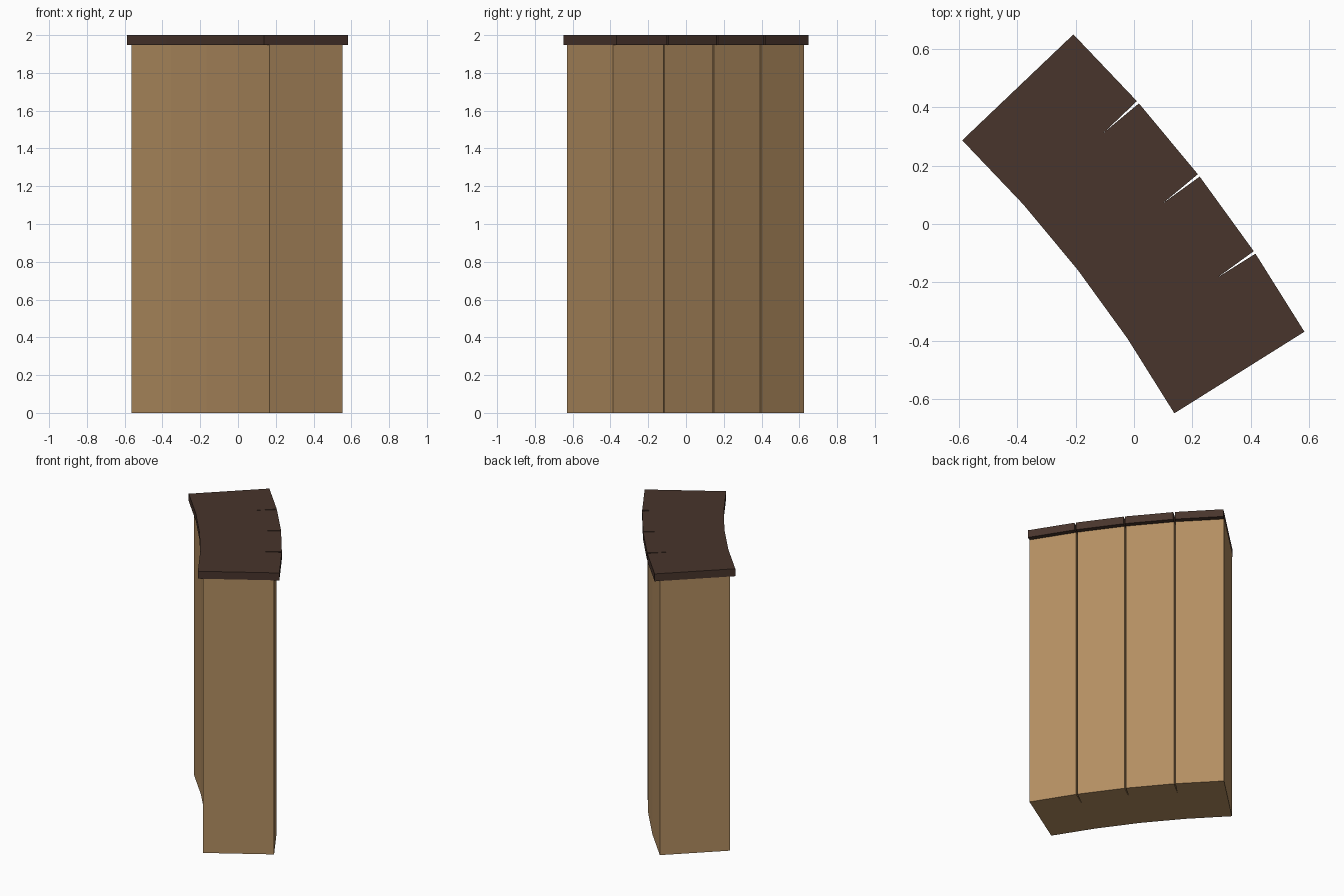
import bpy
from math import radians, cos, sin

if "Cube" in bpy.data.objects:
    bpy.data.objects.remove(bpy.data.objects["Cube"])

SEGMENTS = 4
RADIUS = 4.6                 # radius of the gentle curve
CENTRE = (-3.62, -2.819)     # centre of the curve
START, STEP = 43.6, -3.833   # segment angles in degrees
LENGTH = 0.315               # segment size along the curve
TOP, CAP_Z = 2.0, 1.947


def material(name, colour):
    mat = bpy.data.materials.new(name)
    mat.diffuse_color = (*colour, 1)
    mat.use_nodes = True
    mat.node_tree.nodes["Principled BSDF"].inputs["Base Color"].default_value = mat.diffuse_color
    return mat


def block(name, angle, depth, z0, z1, mat):
    """Box facing outwards from the curve centre."""
    x = CENTRE[0] + RADIUS * cos(angle)
    y = CENTRE[1] + RADIUS * sin(angle)
    bpy.ops.mesh.primitive_cube_add(size=1, location=(x, y, (z0 + z1) / 2),
                                    rotation=(0, 0, angle))
    ob = bpy.context.object
    ob.name = name
    ob.scale = (depth, LENGTH, z1 - z0)
    bpy.ops.object.transform_apply(location=False, rotation=False, scale=True)
    ob.data.materials.append(mat)


wood = material("light_wood", (0.45, 0.27, 0.12))
dark = material("dark_wood", (0.065, 0.035, 0.025))

# Each segment is a tall wall block with a wider dark cap
for i in range(SEGMENTS):
    a = radians(START + STEP * i)
    block(f"wall_segment_{i + 1}", a, 0.457, 0, CAP_Z, wood)
    block(f"wall_cap_{i + 1}", a, 0.525, CAP_Z, TOP, dark)
